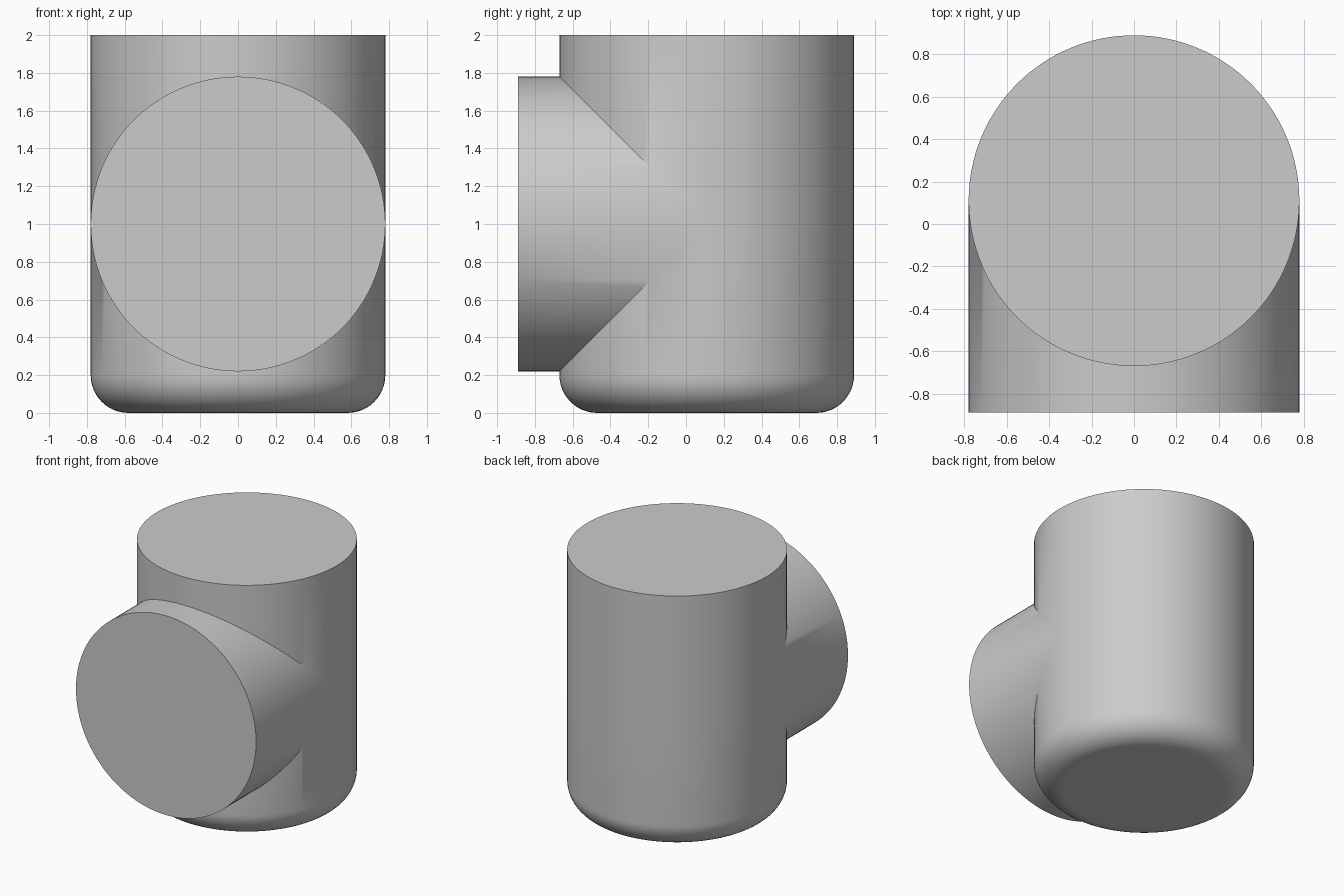
import bpy, bmesh, math

if "Cube" in bpy.data.objects:
    bpy.data.objects.remove(bpy.data.objects["Cube"], do_unlink=True)

N = 128            # segments around each cylinder (multiple of 4)
R = 0.78           # shared radius of body and side branch
CY = 0.11          # y of the upright axis
TOP, MID = 2.0, 1.0
FRONT = -0.89      # y of the branch's flat end
FILLET = 0.2       # rounded bottom edge
STEPS = 12

bm = bmesh.new()
angles = [2 * math.pi * i / N for i in range(N)]


def ring(radius, height):
    """Upright ring; height is a function of the angle."""
    return [bm.verts.new((radius * math.cos(a), CY + radius * math.sin(a), height(a)))
            for a in angles]


def bridge(lower, upper):
    for i in range(N):
        j = (i + 1) % N
        bm.faces.new((lower[i], lower[j], upper[j], upper[i]))


def drop(a):
    """Half height of the branch opening at this angle, zero at the back."""
    return R * max(0.0, -math.sin(a))


# Rounded bottom and lower wall up to the mitred seam
rings = [ring(R - FILLET - 0.01, lambda a: 0.0)]
for k in range(STEPS + 1):
    t = math.pi / 2 * k / STEPS
    z = FILLET * (1 - math.cos(t))
    rings.append(ring(R - FILLET + FILLET * math.sin(t), lambda a: z))
seam_low = ring(R, lambda a: MID - drop(a))
rings.append(seam_low)
for lower, upper in zip(rings, rings[1:]):
    bridge(lower, upper)
bm.faces.new(rings[0][::-1])

# Upper wall above the seam and flat top
seam_high = ring(R, lambda a: MID + drop(a))
top = ring(R, lambda a: TOP)
bridge(seam_high, top)
bm.faces.new(top)

# Front branch, from the seam to its flat end
half = N // 2
loop = [seam_low[i % N] for i in range(half, N + 1)]
loop += [seam_high[i] for i in range(N - 1, half, -1)]
end = [bm.verts.new((v.co.x, FRONT, v.co.z)) for v in loop]
for i in range(len(loop)):
    j = (i + 1) % len(loop)
    bm.faces.new((loop[i], end[i], end[j], loop[j]))
bm.faces.new(end)

# Weld the two seams where they meet
bmesh.ops.remove_doubles(bm, verts=bm.verts[:], dist=1e-5)
bmesh.ops.recalc_face_normals(bm, faces=bm.faces[:])

mesh = bpy.data.meshes.new("pipe_tee_body")
bm.to_mesh(mesh)
bm.free()
body = bpy.data.objects.new("pipe_tee_body", mesh)
bpy.context.collection.objects.link(body)

# Plain grey
grey = bpy.data.materials.new("plain grey")
grey.use_nodes = True
colour = (0.6, 0.6, 0.6, 1.0)
grey.diffuse_color = colour
grey.node_tree.nodes["Principled BSDF"].inputs["Base Color"].default_value = colour
mesh.materials.append(grey)

bpy.ops.object.select_all(action="DESELECT")
body.select_set(True)
bpy.context.view_layer.objects.active = body
bpy.ops.object.shade_smooth_by_angle(angle=math.radians(30))
